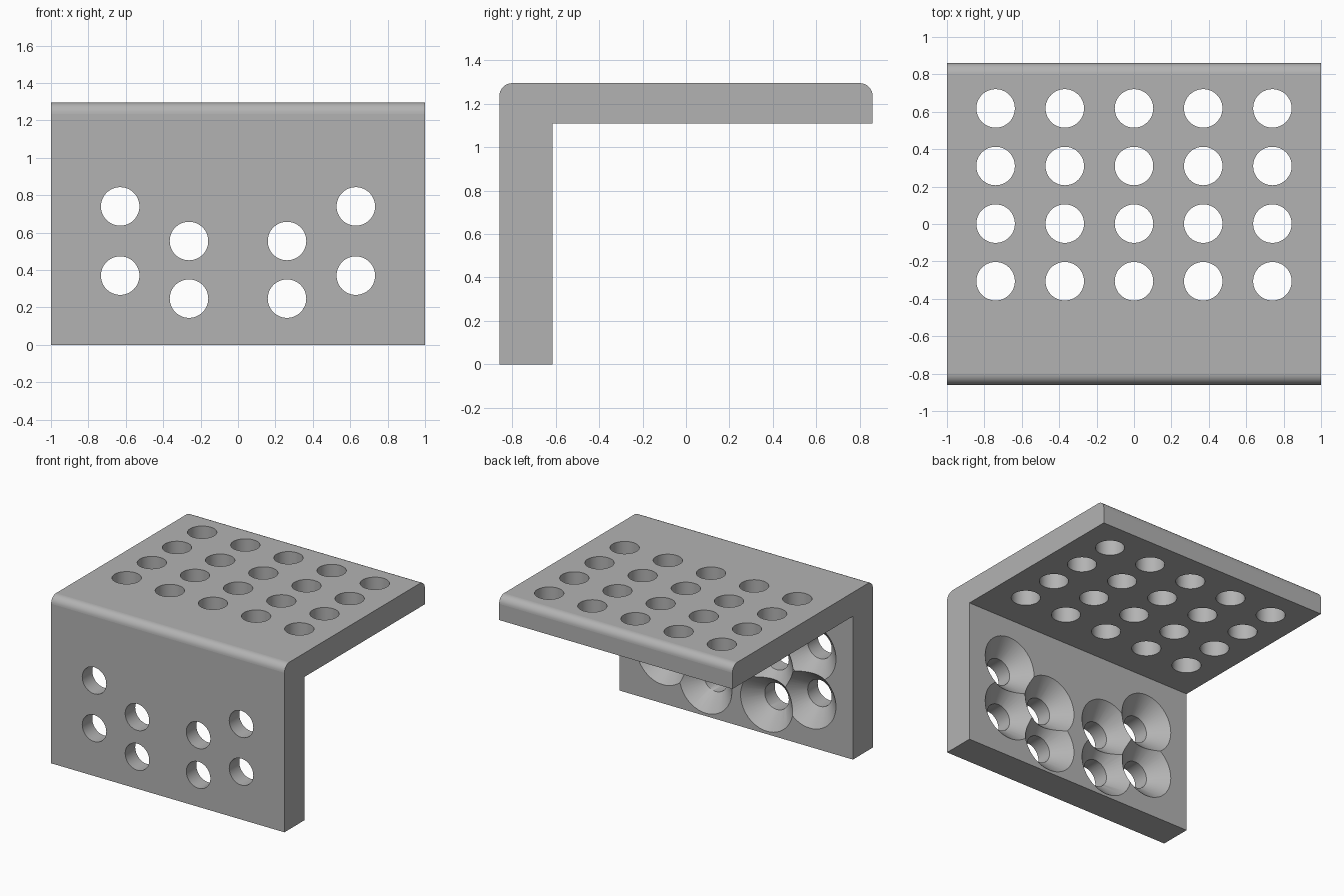
import bpy, bmesh, math
from mathutils import Matrix, Vector

cube = bpy.data.objects.get("Cube")
if cube:
    bpy.data.objects.remove(cube, do_unlink=True)

grey = bpy.data.materials.new("plain_grey")
grey.use_nodes = True
colour = (0.45, 0.45, 0.45, 1)
grey.diffuse_color = colour
grey.node_tree.nodes["Principled BSDF"].inputs["Base Color"].default_value = colour

FRONT, BACK, INNER = -0.86, 0.86, -0.615
UNDER, TOP, ROUND = 1.11, 1.295, 0.06
HOLE, SINK = 0.103, 0.122


def make_object(name, bm):
    bmesh.ops.recalc_face_normals(bm, faces=bm.faces)
    mesh = bpy.data.meshes.new(name)
    bm.to_mesh(mesh)
    bm.free()
    mesh.materials.append(grey)
    obj = bpy.data.objects.new(name, mesh)
    bpy.context.collection.objects.link(obj)
    return obj


def arc(y, z, start, steps=8):
    """Quarter circle running clockwise from the start angle."""
    angles = [math.radians(start - 90 * i / steps) for i in range(steps + 1)]
    return [(y + ROUND * math.cos(a), z + ROUND * math.sin(a)) for a in angles]


def add_tube(bm, centre, axis, start, end, r_start, r_end):
    """Solid cylinder or cone from start to end along the axis."""
    turn = Vector((0, 0, 1)).rotation_difference(axis).to_matrix().to_4x4()
    middle = Vector(centre) + Vector(axis) * (start + end) / 2
    bmesh.ops.create_cone(bm, cap_ends=True, segments=48, radius1=r_start,
                          radius2=r_end, depth=end - start,
                          matrix=Matrix.Translation(middle) @ turn)


def cut(target, bm, name):
    cutter = make_object(name, bm)
    cutter.hide_render = True
    mod = target.modifiers.new(name, "BOOLEAN")
    mod.object, mod.solver, mod.use_self = cutter, "EXACT", True
    bpy.context.view_layer.objects.active = target
    bpy.ops.object.modifier_apply(modifier=name)
    bpy.data.objects.remove(cutter, do_unlink=True)


# L-shaped bracket with rounded top edges
profile = [(INNER, 0), (FRONT, 0)]
profile += arc(FRONT + ROUND, TOP - ROUND, 180)
profile += arc(BACK - ROUND, TOP - ROUND, 90)
profile += [(BACK, UNDER), (INNER, UNDER)]
bm = bmesh.new()
side = bm.faces.new([bm.verts.new((-1, y, z)) for y, z in profile])
new = bmesh.ops.extrude_face_region(bm, geom=[side])["geom"]
bmesh.ops.translate(bm, vec=(2, 0, 0),
                    verts=[v for v in new if isinstance(v, bmesh.types.BMVert)])
bracket = make_object("shelf_bracket", bm)

# Grid of round holes through the top plate
bm = bmesh.new()
for col in range(-2, 3):
    for row in range(4):
        add_tube(bm, (col * 0.37, 0.618 - row * 0.308, 0), Vector((0, 0, 1)),
                 UNDER - 0.1, TOP + 0.1, HOLE, HOLE)
cut(bracket, bm, "top_hole_cutter")

# Mirrored screw holes through the front plate, countersunk from behind
bm = bmesh.new()
for sign in (-1, 1):
    for x, z in ((0.63, 0.74), (0.63, 0.37), (0.262, 0.555), (0.262, 0.247)):
        add_tube(bm, (sign * x, 0, z), Vector((0, 1, 0)),
                 FRONT - 0.1, INNER - SINK / 2, HOLE, HOLE)
        add_tube(bm, (sign * x, 0, z), Vector((0, 1, 0)),
                 INNER - SINK, INNER + 0.02, HOLE, HOLE + SINK + 0.02)
cut(bracket, bm, "screw_hole_cutter")

# Smooth the curved surfaces and keep the large plates flat
bpy.ops.object.select_all(action="DESELECT")
bracket.select_set(True)
bpy.context.view_layer.objects.active = bracket
bpy.ops.object.shade_smooth_by_angle(angle=math.radians(30))
for face in bracket.data.polygons:
    if face.area > 0.1:
        face.use_smooth = False
